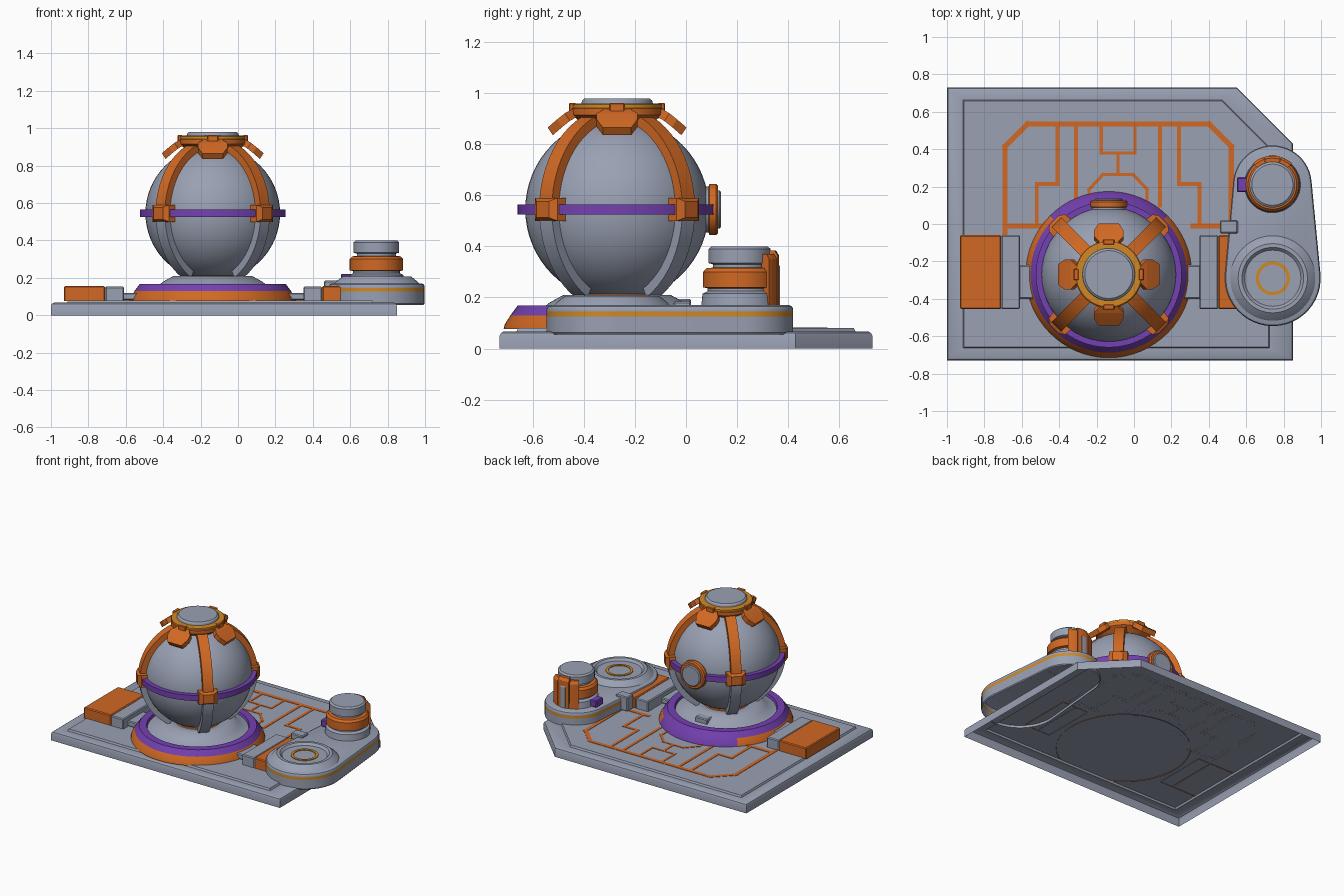
import bpy, bmesh, math
from math import cos, sin, pi, radians
from mathutils import Vector

if "Cube" in bpy.data.objects:
    bpy.data.objects.remove(bpy.data.objects["Cube"])


def material(name, rgb):
    m = bpy.data.materials.new(name)
    m.diffuse_color = (*rgb, 1)
    m.use_nodes = True
    m.node_tree.nodes["Principled BSDF"].inputs["Base Color"].default_value = m.diffuse_color
    return m


MATS = [material("grey metal", (0.32, 0.355, 0.45)), material("orange", (0.64, 0.14, 0.017)),
        material("purple", (0.175, 0.052, 0.44)), material("gold", (0.64, 0.25, 0.018))]
GREY, ORANGE, PURPLE, GOLD = range(4)
CX, CY, CZ = -0.135, -0.27, 0.545      # sphere centre


def finish(name, bm, smooth=True, loc=(0, 0, 0), rot=(0, 0, 0), bevel=0):
    bmesh.ops.recalc_face_normals(bm, faces=bm.faces)
    me = bpy.data.meshes.new(name)
    bm.to_mesh(me)
    bm.free()
    for m in MATS:
        me.materials.append(m)
    ob = bpy.data.objects.new(name, me)
    bpy.context.collection.objects.link(ob)
    ob.location, ob.rotation_euler = loc, rot
    if bevel:
        b = ob.modifiers.new("bevel", "BEVEL")
        b.width, b.segments = bevel, 1
    if smooth:
        bpy.ops.object.select_all(action="DESELECT")
        ob.select_set(True)
        bpy.context.view_layer.objects.active = ob
        bpy.ops.object.shade_smooth_by_angle(angle=radians(30))
    return ob


def loft(bm, rings, mats, wrap_rings=False, cap_start=False, cap_end=True, cap_mat=GREY):
    """Skin closed rings of points; mats(i, j) colours band i, side j."""
    vs = [[bm.verts.new(p) for p in r] for r in rings]
    n = len(vs[0])
    for i in range(len(vs) if wrap_rings else len(vs) - 1):
        a, b = vs[i], vs[(i + 1) % len(vs)]
        for j in range(n):
            f = bm.faces.new((a[j], a[(j + 1) % n], b[(j + 1) % n], b[j]))
            f.material_index = mats(i, j)
    for want, r in ((cap_start, vs[0]), (cap_end, vs[-1])):
        if want:
            bm.faces.new(r).material_index = cap_mat


def lathe(name, profile, colours, loc=(0, 0, 0), rot=(0, 0, 0), segs=64, cap=True, closed=False, rule=None):
    bm = bmesh.new()
    rings = [[(r * cos(2 * pi * k / segs), r * sin(2 * pi * k / segs), z) for k in range(segs)]
             for r, z in profile]
    pick = rule or (lambda i, j: colours[i % len(colours)])
    loft(bm, rings, pick, closed, False, cap and not closed, colours[-1])
    return finish(name, bm, True, loc, rot)


def box(name, x0, x1, y0, y1, z0, z1, mat, bevel=0.006, bottom=True):
    bm = bmesh.new()
    ring = lambda z: [(x0, y0, z), (x1, y0, z), (x1, y1, z), (x0, y1, z)]
    loft(bm, [ring(z0), ring(z1)], lambda i, j: mat, cap_start=bottom, cap_mat=mat)
    return finish(name, bm, False, bevel=bevel)


# Base plate: open-bottomed shell with a raised panel
def plate(x0, x1, y, cut, z):
    return [(x0, -y, z), (x1, -y, z), (x1, y - cut, z), (x1 - cut, y, z), (x0, y, z)]


bm = bmesh.new()
loft(bm, [plate(-1, 0.85, 0.73, 0.3, 0), plate(-1, 0.85, 0.73, 0.3, 0.05),
          plate(-0.995, 0.845, 0.725, 0.297, 0.061), plate(-0.984, 0.834, 0.714, 0.291, 0.067),
          plate(-0.914, 0.724, 0.664, 0.253, 0.067), plate(-0.908, 0.718, 0.658, 0.25, 0.08)],
     lambda i, j: GREY)
finish("base_plate", bm)

# Circuit traces, nearly flush, mirrored about the panel axis
AX = -0.085
bm = bmesh.new()


def trace(points, w):
    for s in (1, -1):
        p = [Vector((AX + s * x, y, 0)) for x, y in points]
        for a, b in zip(p, p[1:]):
            d = (b - a).normalized()
            n = Vector((-d.y, d.x, 0)) * w / 2
            a2, b2 = a - d * w / 2, b + d * w / 2
            corners = (a2 - n, b2 - n, b2 + n, a2 + n)
            loft(bm, [[(q.x, q.y, z) for q in corners] for z in (0.0795, 0.0825)], lambda i, j: ORANGE,
                 cap_mat=ORANGE)


trace([(0, 0.535), (0.485, 0.535), (0.605, 0.415), (0.605, -0.05)], 0.028)
trace([(0.605, -0.01), (0.40, -0.01)], 0.026)
trace([(0.325, 0.535), (0.325, 0.215), (0.435, 0.215), (0.435, -0.01)], 0.021)
trace([(0.225, 0.535), (0.225, 0.1)], 0.021)
trace([(0.09, 0.535), (0.09, 0.38), (0, 0.38), (0, 0.265)], 0.017)
trace([(0, 0.265), (0.08, 0.265), (0.155, 0.185), (0.155, 0.1)], 0.017)
finish("circuit_traces", bm, False)

# Base ring: orange skirt, purple rim, purple at the back
SEG = 64
lathe("base_ring", [(0.445, 0.076), (0.44, 0.095), (0.418, 0.13), (0.39, 0.168), (0.34, 0.168), (0.332, 0.14)],
      [PURPLE], (CX, CY, 0), segs=SEG, cap=False,
      rule=lambda i, j: ORANGE if i < 2 and not SEG / 8 <= j < SEG * 3 / 8 else PURPLE)
lathe("pedestal", [(0.335, 0.15), (0.29, 0.16), (0.265, 0.18), (0.21, 0.21), (0.16, 0.21), (0.13, 0.195)],
      [GREY], (CX, CY, 0), cap=False)
lathe("pedestal_seal", [(0.155, 0.205), (0.15, 0.213), (0.135, 0.213), (0.13, 0.205)], [ORANGE], (CX, CY, 0),
      cap=False)
box("pedestal_block", CX - 0.05, CX + 0.05, CY + 0.22, CY + 0.29, 0.15, 0.195, GREY)

# Sphere
bm = bmesh.new()
bmesh.ops.create_uvsphere(bm, u_segments=48, v_segments=32, radius=0.36)
finish("sphere", bm, True, (CX, CY, CZ))
lathe("sphere_belt", [(0.35, -0.02), (0.39, -0.02), (0.39, 0.02), (0.35, 0.02)], [PURPLE], (CX, CY, CZ), closed=True)

# Ribs: orange above the belt, grey below, with clips
for k in range(4):
    ang = pi / 4 + k * pi / 2
    bm = bmesh.new()
    phis = [radians(-60 + 6 * i) for i in range(23)]
    rings = [[(r * cos(p), w, r * sin(p)) for r, w in ((0.35, -0.035), (0.397, -0.035), (0.397, 0.035), (0.35, 0.035))]
             for p in phis]
    loft(bm, rings, lambda i, j: ORANGE if i >= 10 else GREY, cap_start=True, cap_mat=GREY)
    finish("rib", bm, True, (CX, CY, CZ), (0, 0, ang))
    bm = bmesh.new()
    clip = lambda x, w, h: [(x, -w, -h), (x, w, -h), (x, w, h), (x, -w, h)]
    loft(bm, [clip(0.35, 0.066, 0.045), clip(0.392, 0.062, 0.045), clip(0.412, 0.035, 0.032)], lambda i, j: ORANGE,
         cap_mat=ORANGE)
    finish("rib_clip", bm, False, (CX, CY, CZ), (0, 0, ang))

# Top collar with four sloping tabs
lathe("top_collar", [(0.13, 0.88), (0.18, 0.915), (0.18, 0.94), (0.176, 0.943), (0.176, 0.956), (0.17, 0.96),
                     (0.14, 0.96), (0.137, 0.972), (0.128, 0.98)],
      [ORANGE, ORANGE, ORANGE, GOLD, GOLD, GOLD, GREY, GREY], (CX, CY, 0))
for k in range(4):
    bm = bmesh.new()
    tab = lambda r, z, w: [(r, -w, z), (r, w, z), (r - 0.02, w, z - 0.03), (r - 0.02, -w, z - 0.03)]
    loft(bm, [tab(0.17, 0.942, 0.045), tab(0.205, 0.922, 0.08), tab(0.235, 0.898, 0.08), tab(0.272, 0.866, 0.055)],
         lambda i, j: ORANGE, cap_start=True, cap_mat=ORANGE)
    finish("collar_tab", bm, False, (CX, CY, 0), (0, 0, k * pi / 2))
    ob = box("collar_clip", 0.16, 0.188, -0.03, 0.03, 0.91, 0.963, ORANGE, 0.004)
    ob.location, ob.rotation_euler = (CX, CY, 0), (0, 0, k * pi / 2)

# Rear porthole
lathe("porthole", [(0.09, 0), (0.09, 0.038), (0.1, 0.042), (0.1, 0.068), (0.092, 0.076), (0.075, 0.076),
                   (0.075, 0.082), (0.068, 0.087)],
      [GREY, ORANGE, ORANGE, ORANGE, ORANGE, GREY, GREY], (CX, 0.05, CZ), (-pi / 2, 0, 0), segs=40)

# Side boxes and their connectors to the ring
box("left_box_orange", -0.93, -0.71, -0.455, -0.06, 0.076, 0.156, ORANGE, bottom=False)
box("left_box_grey", -0.71, -0.61, -0.455, -0.06, 0.076, 0.153, GREY, bottom=False)
box("left_connector", -0.62, -0.53, -0.40, -0.22, 0.081, 0.12, GREY)
box("right_box_grey", 0.35, 0.45, -0.455, -0.06, 0.076, 0.153, GREY, bottom=False)
box("right_box_orange", 0.45, 0.56, -0.455, -0.06, 0.076, 0.156, ORANGE, bottom=False)
box("right_connector", 0.26, 0.36, -0.40, -0.22, 0.081, 0.12, GREY)
box("junction_box", 0.46, 0.555, -0.05, 0.02, 0.081, 0.185, GREY)

# Side pod: hull of two circles, open below, gold stripe
BIG, SMALL = (0.742, -0.29, 0.256), (0.74, 0.21, 0.21)


def pod(inset, z):
    out = []
    for (x, y, r), a0, a1 in ((SMALL, 5, 175), (BIG, 175, 365)):
        for k in range(25):
            a = radians(a0 + (a1 - a0) * k / 24)
            out.append((x + (r - inset) * cos(a), y + (r - inset) * sin(a), z))
    return out


levels = [(0.006, 0.055), (0, 0.062), (0, 0.126), (0, 0.146), (0, 0.156), (0.005, 0.165), (0.015, 0.17)]
bm = bmesh.new()
loft(bm, [pod(*l) for l in levels], lambda i, j: GOLD if i == 2 else GREY)
finish("side_pod", bm)
lathe("pod_disc", [(0.228, 0.169), (0.218, 0.18), (0.185, 0.206), (0.165, 0.206), (0.15, 0.19), (0.1, 0.19)], [GREY],
      (*BIG[:2], 0))
lathe("disc_gold_ring", [(0.091, 0.189), (0.091, 0.195), (0.073, 0.195), (0.073, 0.189)], [GOLD], (*BIG[:2], 0),
      cap=False)

# Canister on the pod
lathe("canister", [(0.15, 0.169), (0.145, 0.215), (0.125, 0.225), (0.125, 0.236), (0.143, 0.24),
                   (0.143, 0.30), (0.13, 0.315), (0.105, 0.317), (0.105, 0.33), (0.122, 0.335), (0.122, 0.39),
                   (0.11, 0.4)],
      [GREY] * 3 + [ORANGE] * 4 + [GREY] * 4, (*SMALL[:2], 0))


# Orange guard plates around the canister back, with a grey strip between
def guard(name, a0, a1, r_out, top, mat):
    bm = bmesh.new()
    rings = [[(r * cos(radians(a)), r * sin(radians(a)), z)
              for r, z in ((0.115, 0.168), (r_out, 0.168), (r_out, top - 0.02), (r_out - 0.013, top), (0.115, top))]
             for a in [a0 + (a1 - a0) * k / 4 for k in range(5)]]
    loft(bm, rings, lambda i, j: mat, cap_start=True, cap_mat=mat)
    finish(name, bm, True, (*SMALL[:2], 0))


guard("guard_right", 48, 72, 0.155, 0.37, ORANGE)
guard("guard_middle", 74, 106, 0.155, 0.385, ORANGE)
guard("guard_left", 108, 132, 0.155, 0.37, ORANGE)
guard("guard_strip", 83, 97, 0.159, 0.34, GREY)
box("canister_plug", 0.55, 0.605, 0.17, 0.25, 0.172, 0.222, PURPLE)
